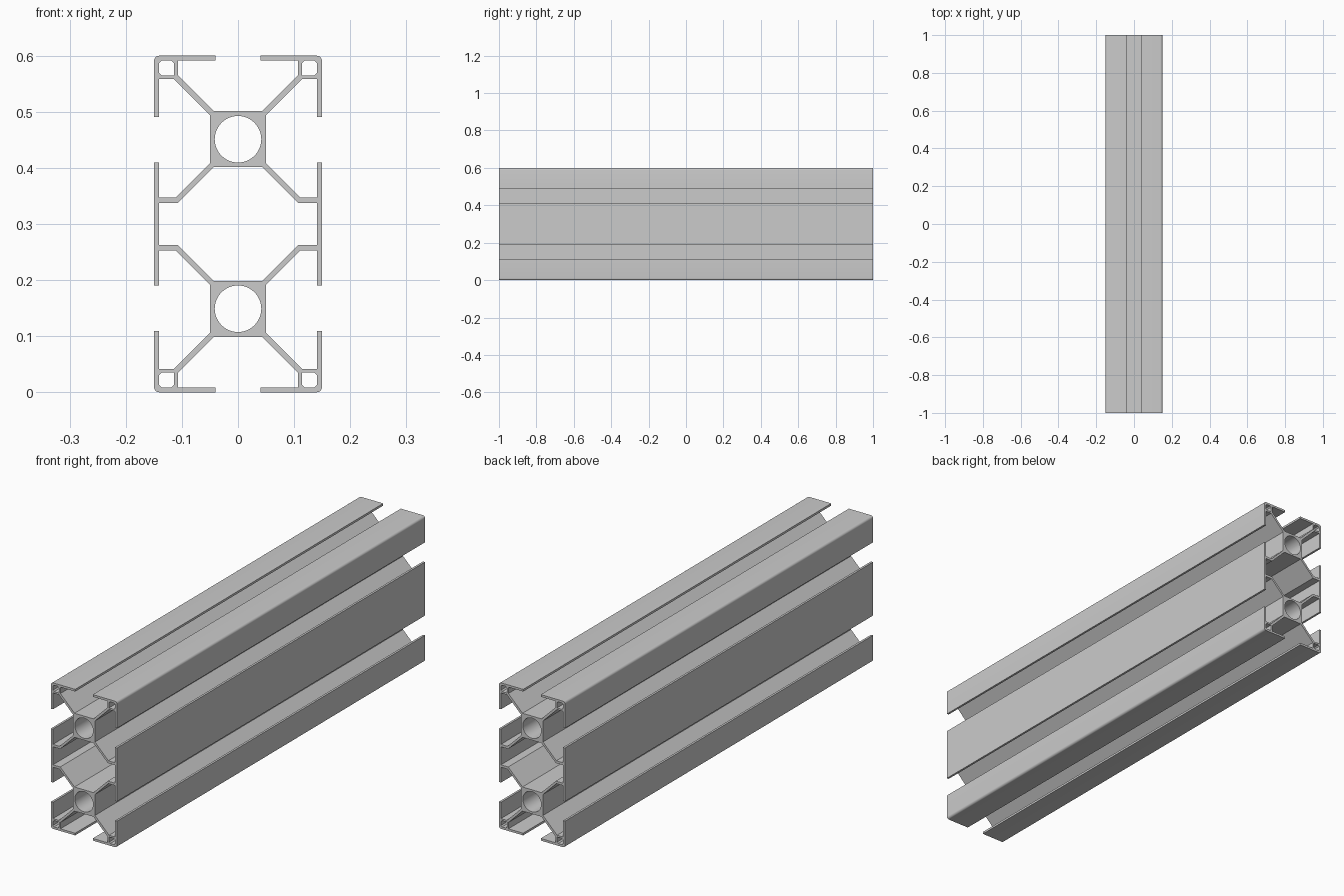
import bpy, bmesh
from math import sin, cos, pi, radians

if "Cube" in bpy.data.objects:
    bpy.data.objects.remove(bpy.data.objects["Cube"])

MID = 0.3  # height of the horizontal symmetry line


def arc(cx, cz, r, a0, a1, n):
    return [(cx + r * cos(a0 + (a1 - a0) * i / n),
             cz + r * sin(a0 + (a1 - a0) * i / n)) for i in range(n + 1)]


def mirror4(quarter):
    """Close an upper-right quarter path into a full symmetric loop."""
    half = quarter + [(x, 2 * MID - z) for x, z in reversed(quarter)]
    return half + [(-x, z) for x, z in reversed(half)]


# outer outline: diagonal strut, top lip, rounded corner, side lip, core, lower strut
outline = mirror4(
    [(0.043, 0.501), (0.107, 0.565), (0.107, 0.591), (0.04, 0.591), (0.04, 0.6)]
    + arc(0.14, 0.59, 0.01, pi / 2, 0, 6)
    + [(0.15, 0.491), (0.141, 0.491), (0.141, 0.558), (0.114, 0.558),
       (0.05, 0.494), (0.05, 0.408), (0.111, 0.347), (0.141, 0.347),
       (0.141, 0.41), (0.15, 0.41)])

# closed chamber between the two cores
loops = [outline, mirror4([(0.043, 0.402), (0.108, 0.337), (0.141, 0.337)])]

# round bores
for s in (1, -1):
    loops.append(arc(0, MID + s * 0.151, 0.0415, 0, 2 * pi * 47 / 48, 47))

# small square corner chambers with eased corners
cell = [(0.114, 0.565), (0.136, 0.565), (0.141, 0.570), (0.141, 0.586),
        (0.136, 0.591), (0.119, 0.591), (0.114, 0.586)]
for sx in (1, -1):
    for sz in (1, -1):
        loops.append([(sx * x, MID + sz * (z - MID)) for x, z in cell])

# extruded rail
curve = bpy.data.curves.new("slotted_rail", 'CURVE')
curve.dimensions = '2D'
curve.fill_mode = 'BOTH'
curve.extrude = 1.0
for pts in loops:
    sp = curve.splines.new('POLY')
    sp.points.add(len(pts) - 1)
    for p, (x, z) in zip(sp.points, pts):
        p.co = (x, z, 0, 1)
    sp.use_cyclic_u = True
rail = bpy.data.objects.new("slotted_rail", curve)
bpy.context.collection.objects.link(rail)
rail.rotation_euler.x = radians(90)
bpy.context.view_layer.objects.active = rail
rail.select_set(True)
bpy.ops.object.convert(target='MESH')
bpy.ops.object.transform_apply(location=False, rotation=True, scale=False)

# weld caps to walls
rail = bpy.context.object
bm = bmesh.new()
bm.from_mesh(rail.data)
bmesh.ops.remove_doubles(bm, verts=bm.verts, dist=0.0002)
bmesh.ops.recalc_face_normals(bm, faces=bm.faces)
bm.to_mesh(rail.data)
bm.free()
bpy.ops.object.shade_smooth_by_angle(angle=radians(30))
